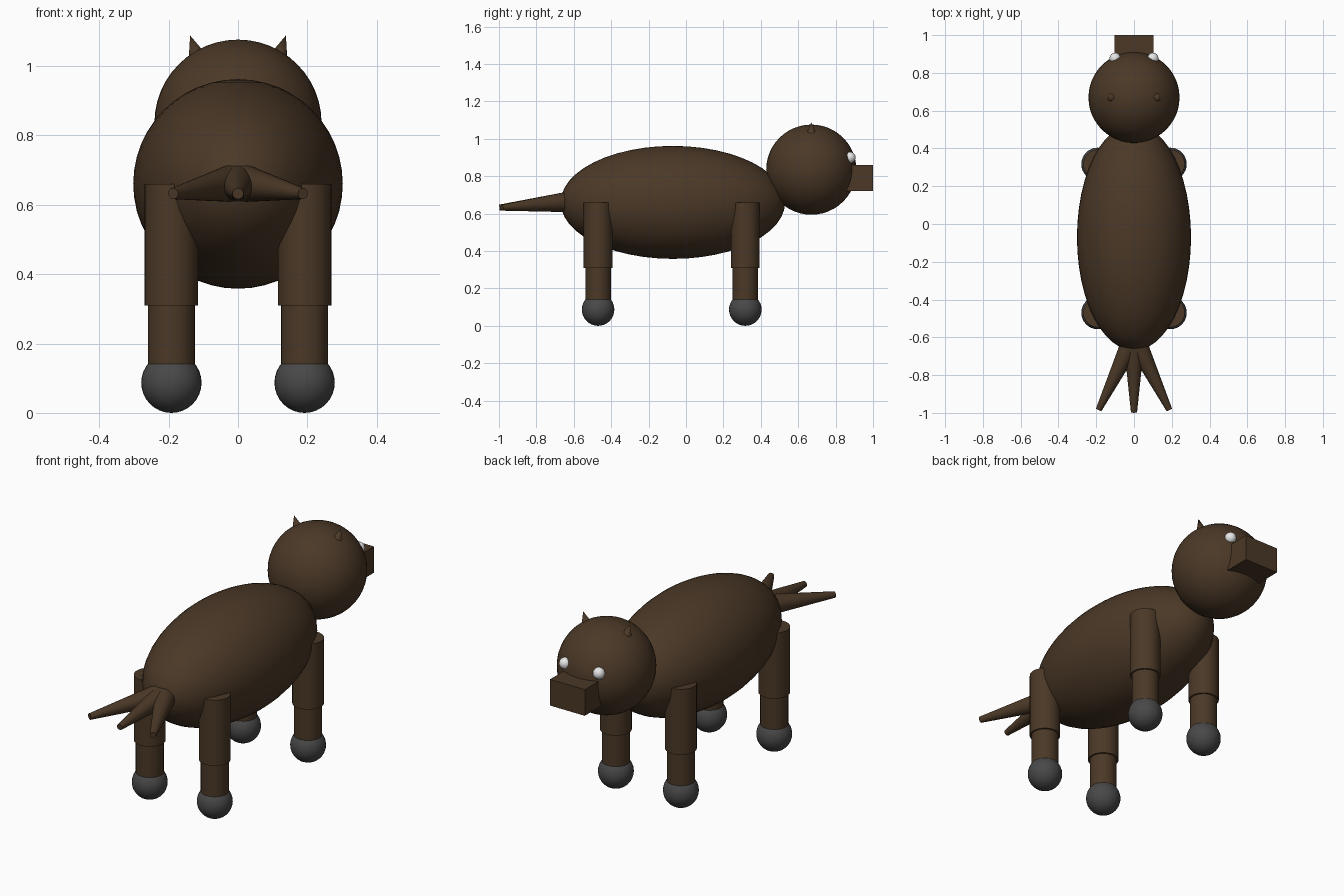
import bpy, math
from mathutils import Vector

if "Cube" in bpy.data.objects:
    bpy.data.objects.remove(bpy.data.objects["Cube"])


def material(name, rgb):
    m = bpy.data.materials.new(name)
    m.diffuse_color = (*rgb, 1)
    m.use_nodes = True
    m.node_tree.nodes["Principled BSDF"].inputs["Base Color"].default_value = m.diffuse_color
    return m


BROWN = material("brown_coat", (0.070, 0.040, 0.020))
GREY = material("grey_hoof", (0.065, 0.065, 0.065))
WHITE = material("white_eye", (0.85, 0.85, 0.85))


def finish(name, mat, smooth=True):
    ob = bpy.context.object
    ob.name = name
    ob.data.materials.append(mat)
    if smooth:
        bpy.ops.object.shade_smooth_by_angle(angle=math.radians(40))
    return ob


def ball(name, mat, loc, radii, seg=48, rings=24):
    bpy.ops.mesh.primitive_uv_sphere_add(segments=seg, ring_count=rings, radius=1, location=loc)
    bpy.context.object.scale = radii
    bpy.ops.object.transform_apply(location=False, rotation=False, scale=True)
    return finish(name, mat)


def rod(name, mat, start, end, r1, r2, seg=32):
    """Straight or tapered round bar between two points."""
    a, b = Vector(start), Vector(end)
    bpy.ops.mesh.primitive_cone_add(vertices=seg, radius1=r1, radius2=r2,
                                    depth=(b - a).length, location=(a + b) / 2,
                                    rotation=(b - a).to_track_quat('Z', 'Y').to_euler())
    return finish(name, mat)


# Body and head
ball("body", BROWN, (0, -0.07, 0.66), (0.302, 0.60, 0.302))
ball("head", BROWN, (0, 0.67, 0.835), (0.241, 0.241, 0.241))

# Box snout
bpy.ops.mesh.primitive_cube_add(size=1, location=(0, 0.90, 0.79))
bpy.context.object.scale = (0.205, 0.20, 0.14)
bpy.ops.object.transform_apply(location=False, rotation=False, scale=True)
finish("snout", BROWN, smooth=False)

for s, side in ((-1, "left"), (1, "right")):
    # Eyes and ears
    ball(f"{side}_eye", WHITE, (s * 0.10, 0.877, 0.90), (0.03, 0.03, 0.03), 16, 8)
    rod(f"{side}_ear", BROWN, (s * 0.116, 0.67, 1.022), (s * 0.138, 0.67, 1.088), 0.028, 0, 16)

    # Legs with round hooves
    for y, end in ((0.317, "front"), (-0.47, "rear")):
        x = s * 0.192
        rod(f"{end}_{side}_upper_leg", BROWN, (x, y, 0.31), (x, y, 0.66), 0.077, 0.077)
        rod(f"{end}_{side}_lower_leg", BROWN, (x, y, 0.09), (x, y, 0.33), 0.068, 0.068)
        ball(f"{end}_{side}_hoof", GREY, (x, y, 0.087), (0.087, 0.087, 0.087), 32, 16)

# Three-strand tail
for x, part in ((-0.187, "left"), (0, "middle"), (0.187, "right")):
    y = -0.998 if x == 0 else -0.984
    rod(f"{part}_tail_strand", BROWN, (0, -0.60, 0.665), (x, y, 0.632), 0.058, 0.016)
